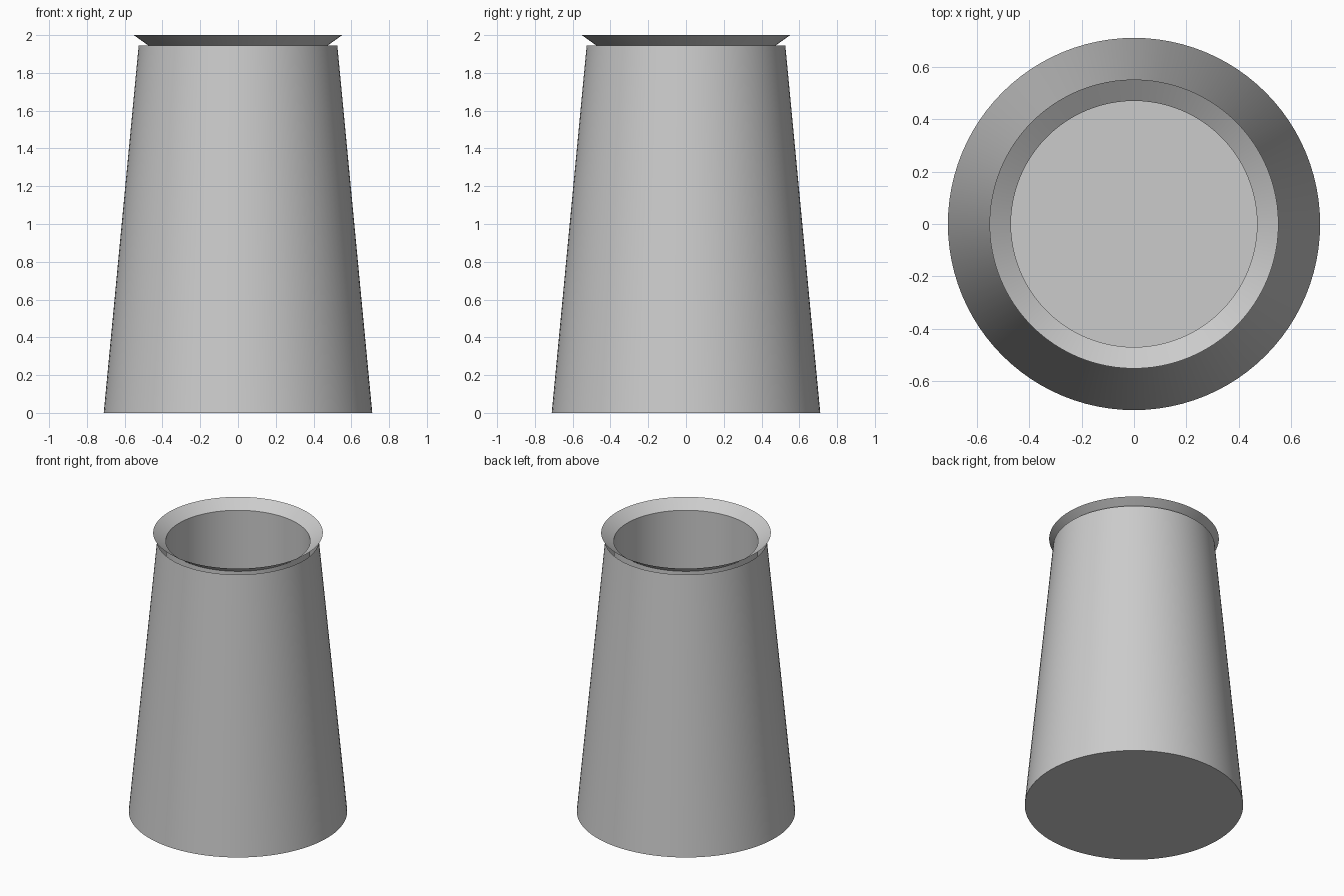
import bpy, bmesh, math

if "Cube" in bpy.data.objects:
    bpy.data.objects.remove(bpy.data.objects["Cube"])

SIDES = 96


def lathe(name, profile):
    """Spin an (r, z) profile around z; points with r = 0 close as a disc."""
    bm = bmesh.new()
    rings = []
    for r, z in profile:
        if r == 0:
            rings.append([bm.verts.new((0, 0, z))] * SIDES)
        else:
            rings.append([bm.verts.new((r * math.cos(2 * math.pi * i / SIDES),
                                        r * math.sin(2 * math.pi * i / SIDES), z))
                          for i in range(SIDES)])
    for a, b in zip(rings, rings[1:]):
        for i in range(SIDES):
            j = (i + 1) % SIDES
            quad = list(dict.fromkeys((a[i], a[j], b[j], b[i])))
            bm.faces.new(quad)
    mesh = bpy.data.meshes.new(name)
    bm.to_mesh(mesh)
    bm.free()
    obj = bpy.data.objects.new(name, mesh)
    bpy.context.collection.objects.link(obj)
    bpy.ops.object.select_all(action='DESELECT')
    bpy.context.view_layer.objects.active = obj
    obj.select_set(True)
    bpy.ops.object.shade_smooth_by_angle(angle=math.radians(25))
    return obj


# Tapered outer shell with closed base and open top
lathe("outer_shell", [(0, 0), (0.711, 0), (0.526, 1.944)])

# Straight inner liner with floor and flared rim
lathe("inner_liner", [(0, 0.02), (0.47, 0.02), (0.47, 1.942), (0.552, 2.0)])
